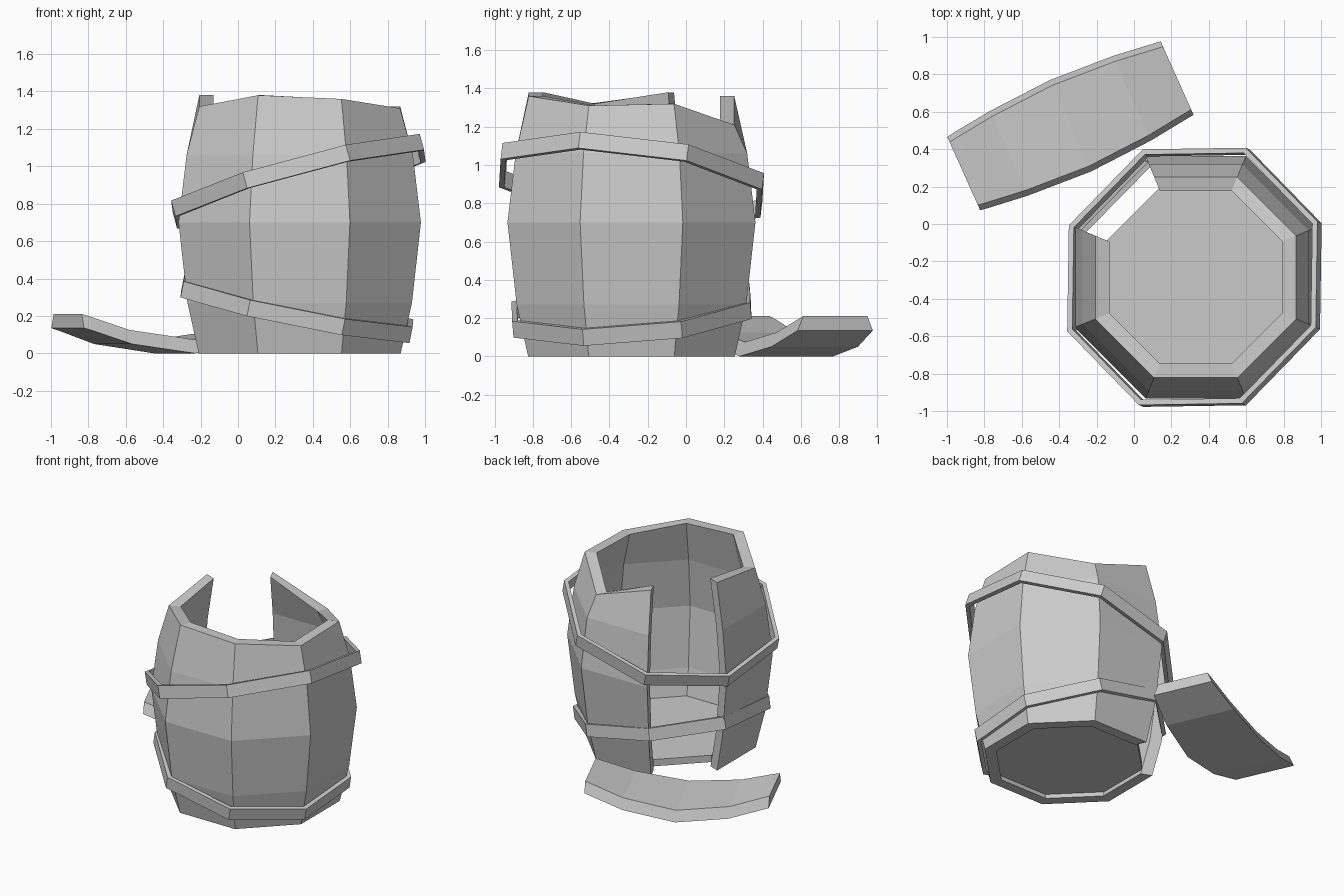
import bpy, bmesh
from math import radians, cos, sin, tan, pi
from mathutils import Vector, Matrix

if "Cube" in bpy.data.objects:
    bpy.data.objects.remove(bpy.data.objects["Cube"])

CX, CY = 0.33, -0.285      # barrel axis
WALL = 0.075
COS8 = cos(pi / 8)


def finish(bm, name):
    bmesh.ops.recalc_face_normals(bm, faces=bm.faces[:])
    me = bpy.data.meshes.new(name)
    bm.to_mesh(me)
    bm.free()
    ob = bpy.data.objects.new(name, me)
    bpy.context.collection.objects.link(ob)
    return ob


def sweep(name, sections, closed=False):
    """Skin a row of equal-sized closed cross-sections."""
    bm = bmesh.new()
    rows = [[bm.verts.new(p) for p in sec] for sec in sections]
    m = len(rows[0])
    pairs = list(zip(rows, rows[1:]))
    if closed:
        pairs.append((rows[-1], rows[0]))
    for a, b in pairs:
        for i in range(m):
            j = (i + 1) % m
            bm.faces.new((a[i], a[j], b[j], b[i]))
    if not closed:
        # end caps as quads between the two halves of the section
        for r in (rows[0], rows[-1]):
            for i in range(m // 2 - 1):
                bm.faces.new((r[i], r[i + 1], r[m - 2 - i], r[m - 1 - i]))
    return finish(bm, name)


def corner(k, apothem, z):
    a = pi / 8 + k * pi / 4
    r = apothem / COS8
    return Vector((r * cos(a), r * sin(a), z))


# Barrel wall: seven staves, broken rim, gap at back left
profile = [(0.54, 0), (0.60, 0.27), (0.648, 0.70), (0.605, 1.06)]
rim = [1.38, 1.32, 1.38, 1.36, 1.31, 1.32, 1.21, 1.36]
sections = []
for i, top in enumerate(rim):
    pts = profile + [(0.537, top)]
    outer = [corner(3 + i, r, z) for r, z in pts]
    inner = [corner(3 + i, r - WALL, z) for r, z in reversed(pts)]
    sections.append(outer + inner)
sweep("barrel_staves", sections).location = (CX, CY, 0)

# Floor disc, slightly recessed
bm = bmesh.new()
bmesh.ops.create_cone(bm, cap_ends=True, segments=8, radius1=0.475 / COS8,
                      radius2=0.475 / COS8, depth=0.05,
                      matrix=Matrix.Rotation(pi / 8, 4, 'Z'))
finish(bm, "barrel_floor").location = (CX, CY, 0.06)


# Loose tilted hoops
def hoop(name, apothem, loc, slope_x, slope_y, h=0.088, t=0.028):
    secs = [[corner(k, apothem, -h / 2), corner(k, apothem, h / 2),
             corner(k, apothem - t, h / 2), corner(k, apothem - t, -h / 2)]
            for k in range(8)]
    ob = sweep(name, secs, closed=True)
    tilt = Vector((0, 0, 1)).rotation_difference(Vector((-slope_x, -slope_y, 1)))
    ob.data.transform(tilt.to_matrix().to_4x4())
    ob.location = loc


hoop("upper_hoop", 0.688, (0.323, CY, 0.92), 0.27, -0.12)
hoop("lower_hoop", 0.624, (0.315, CY, 0.24), -0.20, 0.08)

# Fallen stave lying on its outer face: (along, height, half width)
fallen = [(-0.625, 0.135, 0.215), (-0.58, 0.122, 0.222), (-0.36, 0.05, 0.248),
          (0, 0, 0.268), (0.36, 0.05, 0.248), (0.625, 0.135, 0.215)]
d = WALL * tan(pi / 8)
secs = [[(s, -w, z), (s, w, z), (s, w - d, z + WALL), (s, d - w, z + WALL)]
        for s, z, w in fallen]
stave = sweep("fallen_stave", secs)
stave.location = (-0.34, 0.525, 0)
stave.rotation_euler = (0, 0, radians(24.1))
